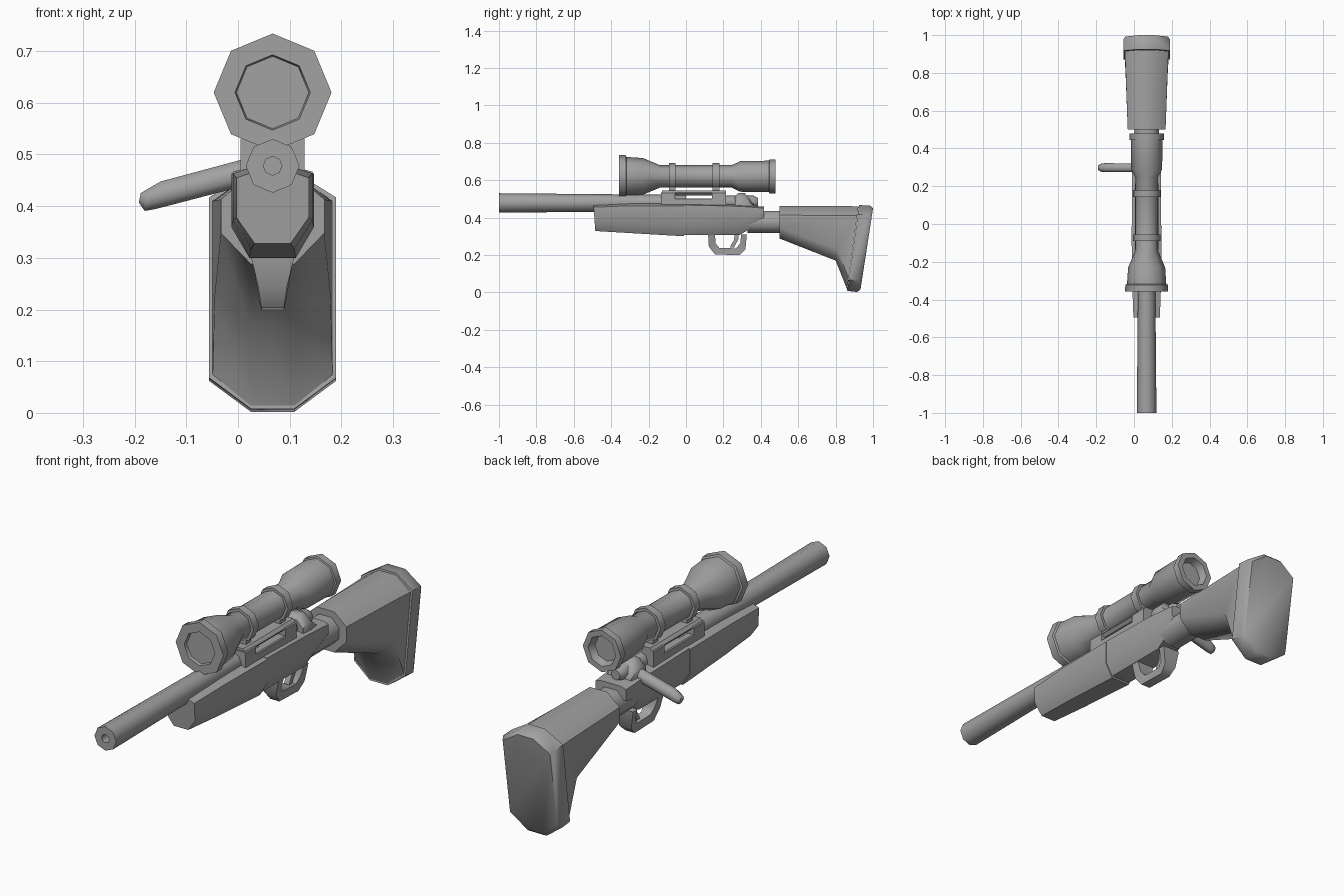
import bpy, bmesh, math

CX = 0.067  # the gun's centre plane; the bolt handle sticks out to -x

grey = bpy.data.materials.new("plain grey")
grey.diffuse_color = (0.36, 0.36, 0.36, 1)


def loft(name, rings, angle=50):
    """Skin a list of equal-length point rings and cap both ends."""
    bm = bmesh.new()
    vs = [[bm.verts.new(p) for p in r] for r in rings]
    n = len(rings[0])
    for a, b in zip(vs, vs[1:]):
        for i in range(n):
            j = (i + 1) % n
            bm.faces.new((a[i], a[j], b[j], b[i]))
    bm.faces.new(vs[0])
    bm.faces.new(vs[-1])
    bmesh.ops.recalc_face_normals(bm, faces=bm.faces)
    me = bpy.data.meshes.new(name)
    bm.to_mesh(me)
    bm.free()
    me.materials.append(grey)
    ob = bpy.data.objects.new(name, me)
    bpy.context.collection.objects.link(ob)
    bpy.ops.object.select_all(action='DESELECT')
    ob.select_set(True)
    bpy.context.view_layer.objects.active = ob
    bpy.ops.object.shade_smooth_by_angle(angle=math.radians(angle))
    return ob


def lathe(name, profile, z, n=8):
    """Profile of (y, radius) turned around the y axis, one corner at the top."""
    return loft(name, [[(CX + r * math.sin(math.tau * i / n), y,
                         z + r * math.cos(math.tau * i / n)) for i in range(n)]
                       for y, r in profile])


def section(y0, y1, z0, z1, hw, flat, cut0, cut1):
    """Chamfered eight-sided section; y0 at the bottom and y1 at the top."""
    half = [(flat, z0), (hw, z0 + cut0), (hw, z1 - cut1), (flat, z1)]
    pts = half + [(-x, z) for x, z in reversed(half)]
    return [(CX + x, y0 + (y1 - y0) * (z - z0) / (z1 - z0), z) for x, z in pts]


def bar(name, y0, y1, z0, z1, hw, cut=0.004):
    return loft(name, [section(y, y, z0, z1, hw, hw - cut, cut, cut) for y in (y0, y1)], 30)


# Barrel with bore
lathe("barrel", [(-0.9, 0.018), (-1, 0.018), (-1, 0.052), (0.0, 0.043)], 0.478)

# Wooden fore end and receiver body
loft("fore_end", [section(-0.485, -0.495, 0.328, 0.467, 0.070, 0.035, 0.05, 0.012),
                  section(-0.30, -0.30, 0.317, 0.475, 0.077, 0.042, 0.055, 0.012),
                  section(-0.01, -0.01, 0.300, 0.475, 0.080, 0.045, 0.06, 0.012)])
loft("receiver_body", [section(-0.01, -0.01, 0.308, 0.475, 0.077, 0.045, 0.055, 0.008),
                       section(0.29, 0.29, 0.308, 0.468, 0.077, 0.045, 0.055, 0.008),
                       section(0.417, 0.417, 0.388, 0.458, 0.073, 0.05, 0.02, 0.008)])

# Open slotted scope rail
bar("rail_base", -0.134, 0.215, 0.455, 0.502, 0.062)
bar("rail_top", -0.128, 0.215, 0.518, 0.545, 0.058, 0.012)
bar("rail_front_block", -0.134, -0.06, 0.49, 0.535, 0.062)
bar("rail_rear_block", 0.14, 0.215, 0.49, 0.535, 0.062)

# Stock wrist, stock and butt pad
loft("stock_wrist", [section(y, y, 0.318, 0.435, 0.065, 0.03, 0.035, 0.035) for y in (0.33, 0.51)])
loft("stock", [section(0.50, 0.50, 0.288, 0.463, 0.100, 0.042, 0.06, 0.05),
               section(0.80, 0.84, 0.170, 0.461, 0.112, 0.045, 0.06, 0.05),
               section(0.862, 0.922, 0.014, 0.460, 0.116, 0.042, 0.06, 0.05)])
loft("butt_pad", [section(0.862, 0.925, 0.008, 0.467, 0.123, 0.042, 0.06, 0.05),
                  section(0.915, 0.985, 0.002, 0.463, 0.123, 0.042, 0.06, 0.05),
                  section(0.933, 1.0, 0.015, 0.450, 0.113, 0.038, 0.06, 0.05)])

# Scope tube with flared ends and sunken lenses
lathe("scope", [(-0.345, 0.070), (-0.358, 0.073), (-0.358, 0.114), (-0.322, 0.113),
                (-0.318, 0.104), (-0.23, 0.098), (-0.14, 0.060), (0.245, 0.060),
                (0.29, 0.082), (0.444, 0.084), (0.446, 0.091), (0.478, 0.091),
                (0.478, 0.066), (0.445, 0.056)], 0.62)
for tag, y in (("front", -0.073), ("rear", 0.161)):
    lathe("scope_ring_" + tag, [(y - 0.018, 0.055), (y - 0.018, 0.072),
                                (y + 0.018, 0.072), (y + 0.018, 0.055)], 0.62)
    bar("scope_foot_" + tag, y - 0.018, y + 0.018, 0.535, 0.58, 0.034)

# Bolt, its housing and the side handle
lathe("bolt", [(0.18, 0.036), (0.36, 0.036), (0.385, 0.022)], 0.482)
loft("bolt_housing", [section(0.262, 0.262, 0.445, 0.515, 0.06, 0.03, 0.01, 0.03),
                      section(0.28, 0.28, 0.445, 0.53, 0.062, 0.03, 0.01, 0.03),
                      section(0.315, 0.315, 0.445, 0.53, 0.062, 0.03, 0.01, 0.03),
                      section(0.36, 0.36, 0.445, 0.475, 0.055, 0.03, 0.005, 0.01)])
handle = []
for x, z, h, w in ((0.06, 0.478, 0.030, 0.024), (-0.155, 0.421, 0.029, 0.026),
                   (-0.176, 0.413, 0.024, 0.022), (-0.190, 0.416, 0.010, 0.012)):
    handle.append([(x + 0.2 * h * math.sin(a), 0.298 + w * math.cos(a), z + h * math.sin(a))
                   for a in (math.tau * (i + 0.5) / 8 for i in range(8))])
loft("bolt_handle", handle)

# Trigger guard: outer and inner side-view points, wider where it meets the body
outer = [(0.118, 0.315), (0.122, 0.245), (0.155, 0.203), (0.285, 0.199), (0.318, 0.230), (0.325, 0.31)]
inner = [(0.155, 0.315), (0.158, 0.262), (0.178, 0.238), (0.268, 0.235), (0.290, 0.262), (0.295, 0.31)]
widths = [0.045, 0.028, 0.022, 0.022, 0.028, 0.042]
loft("trigger_guard", [[(CX - w, o[0], o[1]), (CX + w, o[0], o[1]),
                        (CX + w, i[0], i[1]), (CX - w, i[0], i[1])]
                       for o, i, w in zip(outer, inner, widths)])

# Trigger
loft("trigger", [[(CX + sx * 0.012, y + sy * 0.011, z) for sx, sy in ((-1, -1), (1, -1), (1, 1), (-1, 1))]
                 for y, z in ((0.272, 0.32), (0.268, 0.28), (0.25, 0.250), (0.247, 0.240))])
